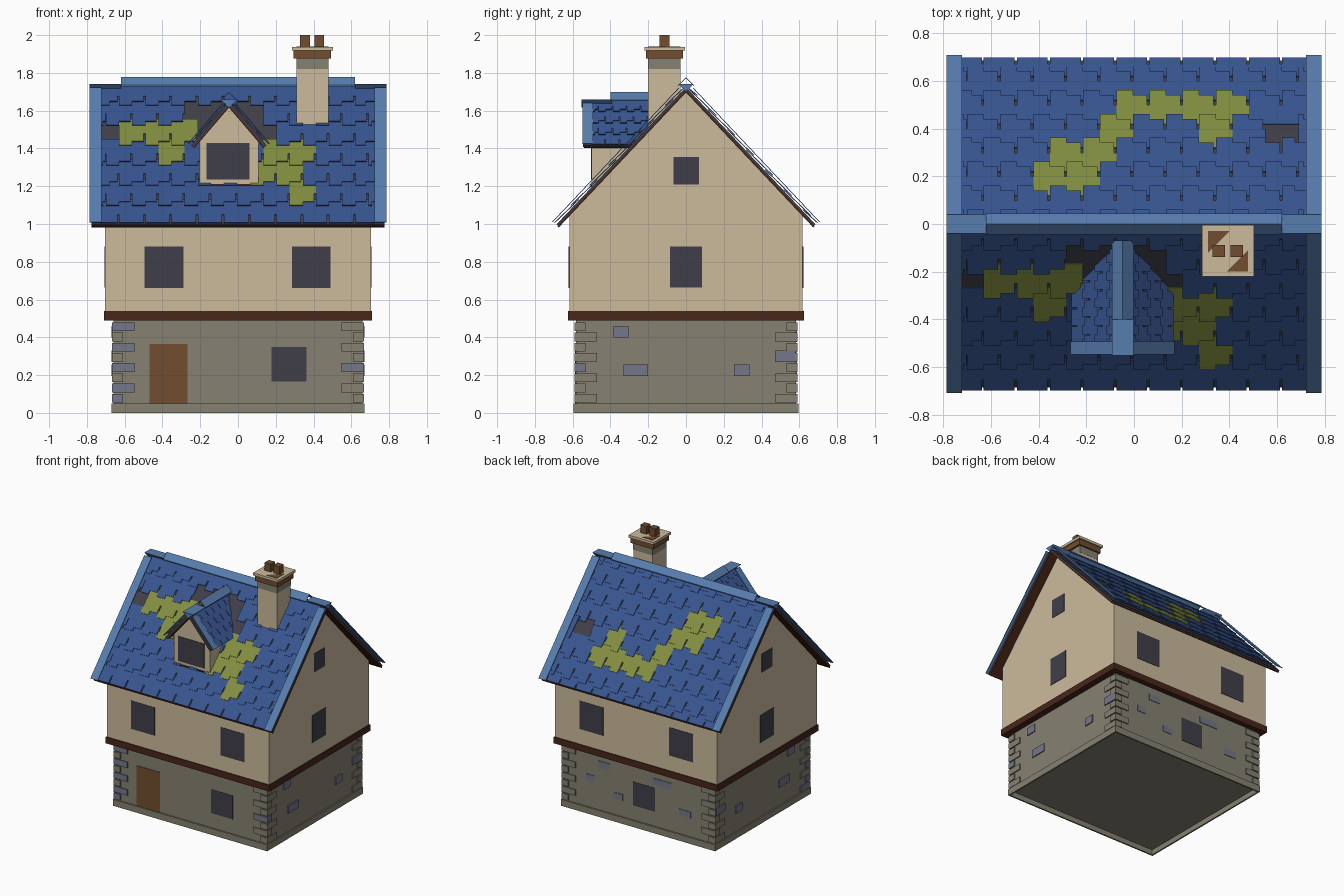
import bpy, bmesh
from mathutils import Vector as V

cube = bpy.data.objects.get("Cube")
if cube:
    bpy.data.objects.remove(cube)


def material(name, rgb):
    lin = [((c / 255 + 0.055) / 1.055) ** 2.4 for c in rgb] + [1]
    m = bpy.data.materials.new(name)
    m.use_nodes = True
    m.diffuse_color = lin
    m.node_tree.nodes["Principled BSDF"].inputs["Base Color"].default_value = lin
    return m


plaster = material("tan plaster", (203, 187, 156))
stone = material("grey stone", (134, 129, 113))
blue_stone = material("bluish stone", (117, 119, 138))
timber = material("dark timber", (72, 38, 26))
wood = material("brown wood", (113, 77, 46))
slate = material("dark grey", (64, 63, 73))
blue = material("roof blue", (56, 85, 144))
light_blue = material("light blue", (87, 125, 174))
moss = material("moss green", (130, 142, 64))


def make(name, solids):
    """One object from (base polygon, extrusion vector, material) solids."""
    bm = bmesh.new()
    mats = []
    for pts, vec, m in solids:
        if m not in mats:
            mats.append(m)
        a = [bm.verts.new(p) for p in pts]
        b = [bm.verts.new(V(p) + V(vec)) for p in pts]
        n = len(a)
        faces = [bm.faces.new(a), bm.faces.new(b[::-1])]
        faces += [bm.faces.new((a[i], b[i], b[(i + 1) % n], a[(i + 1) % n])) for i in range(n)]
        for f in faces:
            f.material_index = mats.index(m)
    bmesh.ops.recalc_face_normals(bm, faces=bm.faces)
    me = bpy.data.meshes.new(name)
    bm.to_mesh(me)
    bm.free()
    for m in mats:
        me.materials.append(m)
    bpy.context.collection.objects.link(bpy.data.objects.new(name, me))


def box(x0, x1, y0, y1, z0, z1, m):
    return ([(x0, y0, z0), (x1, y0, z0), (x1, y1, z0), (x0, y1, z0)], (0, 0, z1 - z0), m)


class Slope:
    """Roof plane: u runs along the ridge, s runs out from it, h is height above it."""

    def __init__(self, apex, along, out, k):
        self.apex, self.along, self.out, self.k = V(apex), V(along), V(out), k
        self.n = (self.out * k + V((0, 0, 1))).normalized()

    def at(self, u, s, h=0):
        return self.apex + self.along * u + self.out * s - V((0, 0, self.k * s)) + self.n * h

    def slab(self, u0, u1, s0, s1, h0, h1, m):
        pts = [self.at(u, s, h0) for u, s in ((u0, s0), (u1, s0), (u1, s1), (u0, s1))]
        return (pts, self.n * (h1 - h0), m)


def tiles(sl, u0, u1, eave, first, row, width, start, mossy=(), missing=()):
    """Overlapping notched tiles in staggered rows, the left half hanging lower."""
    def inside(u, s, rects):
        return any(a < u < b and c < s < d for a, b, c, d in rects)
    out = []
    i = 0
    while first - row * i > 0.02:
        bot = first - row * i
        mid, top = bot - row / 2, max(bot - row * 1.25, 0)
        low = min(bot + row * 0.1, eave)
        high = min(bot - row * 0.1, eave)
        if i == 0:
            high = low
        u = start + (width / 2 if i % 2 else 0) - 2 * width
        while u < u1:
            a, b = max(u, u0), min(u + width, u1)
            c = u + width / 2
            if b - a > 0.008 and not inside(c, mid, missing):
                half = high - (high - top) * 0.35
                g, m = b - (b - a) * 0.07, (a + b) / 2
                shape = [(a, top), (b, top), (b, half), (g, half), (g, high), (m, high), (m, low), (a, low)]
                pts = [sl.at(p, s, 0.002 + 0.009 * (s - top) / (low - top)) for p, s in shape]
                out.append((pts, sl.n * 0.005, moss if inside(c, mid, mossy) else blue))
            u += width
        i += 1
    return out


def ridge_cap(start, vec, side, half, z):
    """Thin folded cap along a ridge."""
    fold = ((-1, 0), (0, .042), (1, 0), (1, -.006), (0, .036), (-1, -.006))
    return ([V(start) + V(side) * half * t + V((0, 0, z + dz)) for t, dz in fold], vec, light_blue)


def ridge_end(start, vec, side, half, z):
    """Flat-topped wedge that closes the end of a ridge."""
    wedge = ((-1, 0), (1, 0), (0, -.042))
    return ([V(start) + V(side) * half * t + V((0, 0, z + dz)) for t, dz in wedge], vec, light_blue)


# Stone ground floor on a hollow plinth
make("plinth", [box(-.67, .67, sy - .006, sy + .006, 0, .05, stone) for sy in (-.589, .589)]
     + [box(sx - .006, sx + .006, -.583, .583, 0, .05, stone) for sx in (-.664, .664)])
make("ground_floor_wall", [box(-.66, .66, -.583, .583, .04, .5, stone)])
quoins = []
for sx in (-1, 1):
    for sy in (-1, 1):
        for i in range(8):
            lx, ly = (.12, .06) if i % 2 else (.06, .12)
            z = .055 + i * .054
            xs = sorted((sx * .668, sx * (.668 - lx)))
            ys = sorted((sy * .591, sy * (.591 - ly)))
            m = stone
            if sy < 0 and (i in (0, 1, 3, 5, 7) if sx < 0 else i == 3):
                m = blue_stone
            quoins.append(box(*xs, *ys, z, z + .046, m))
make("corner_stones", quoins)
bricks = []
for y, z, w in ((-.345, .43, .08), (-.265, .225, .13), (.295, .225, .08), (.525, .3, .11)):
    for sx in (-1, 1):
        bricks.append(box(sx * .666 - .004, sx * .666 + .004, y - w / 2, y + w / 2, z - .03, z + .03, blue_stone))
for x, z, w in ((.3, .41, .1), (.18, .2, .08), (-.2, .4, .16), (-.4, .22, .1), (.42, .28, .07)):
    bricks.append(box(x - w / 2, x + w / 2, .581, .587, z - .025, z + .025, blue_stone))
make("wall_stones", bricks)
make("floor_band", [box(-.71, .71, -.625, .625, .49, .54, timber)])

# Plastered upper floor with gables
gable = [(-.703, y, z) for y, z in ((-.618, .52), (.618, .52), (.618, 1.045), (0, 1.705), (-.618, 1.045))]
make("upper_wall", [(gable, (1.406, 0, 0), plaster)])

# Door and windows
make("door", [box(-.468, -.267, -.587, -.581, .05, .365, wood)])
panes = [box(.177, .363, -.586, -.58, .165, .35, slate), box(-.14, .05, .58, .586, .165, .35, slate)]
for x in (-.392, .388):
    for y in (-.618, .618):
        panes.append(box(x - .103, x + .103, y - .003, y + .003, .66, .88, slate))
for x in (-.703, .703):
    panes.append(box(x - .003, x + .003, -.085, .085, .665, .88, slate))
    panes.append(box(x - .003, x + .003, -.065, .068, 1.21, 1.355, slate))
make("windows", panes)

# Main roof
front = Slope((0, 0, 1.725), (1, 0, 0), (0, -1, 0), 1.06)
back = Slope((0, 0, 1.725), (1, 0, 0), (0, 1, 0), 1.06)
make("roof_boards", [s.slab(-.775, .775, 0, .688, -.02, -.01, timber) for s in (front, back)])
make("roof_underlay", [s.slab(-.775, .775, 0, .685, -.01, 0, slate) for s in (front, back)])
make("front_tiles", tiles(
    front, -.73, .73, .686, .69, .1, .139, -.63,
    mossy=((-.63, -.21, .2, .3), (-.42, -.28, .3, .4), (.13, .41, .3, .4), (.1, .35, .4, .5), (.3, .4, .5, .6)),
    missing=((-.26, .19, .1, .2), (-.2, .2, .2, .3), (-.72, -.63, .2, .3))))
make("back_tiles", tiles(
    back, -.73, .73, .686, .74, .1, .139, -.63,
    mossy=((-.07, .48, .45, .55), (-.14, 0, .35, .45), (.27, .41, .35, .45), (-.35, -.07, .25, .35), (-.42, -.14, .15, .25)),
    missing=((.6, .65, .35, .45),)))
make("roof_verges", [s.slab(*e, .02, .69, .022, .026, light_blue)
                     for s in (front, back) for e in ((-.785, -.722), (.722, .785))])
make("ridge_caps", [ridge_cap((-.62, 0, 0), (1.24, 0, 0), (0, 1, 0), .043, 1.735)]
     + [ridge_end((x, 0, 0), (.165, 0, 0), (0, 1, 0), .04, 1.742) for x in (-.785, .62)])

# Dormer
cx = -.048
wall = [(cx + x, -.5, z) for x, z in ((-.157, 1.2), (.157, 1.2), (.157, 1.44), (0, 1.63), (-.157, 1.44))]
make("dormer_wall", [(wall, (0, .4, 0), plaster)])
make("dormer_window", [box(-.167, .06, -.504, -.497, 1.235, 1.428, slate)])
make("dormer_sill", [box(cx - .157, cx + .157, -.505, -.46, 1.195, 1.213, timber)])
boards, caps, shingles = [], [], []
for d in (-1, 1):
    sl = Slope((cx, 0, 1.65), (0, 1, 0), (d, 0, 0), 1.17)
    boards.append(sl.slab(-.54, -.08, 0, .2, -.022, -.014, timber))
    boards.append(sl.slab(-.545, -.08, 0, .2, -.014, 0, slate))
    shingles += tiles(sl, -.5, -.08, .202, .205, .052, .075, -.5)
    caps.append(sl.slab(-.548, -.492, .02, .202, .016, .02, light_blue))
caps.append(ridge_cap((cx, -.4, 0), (0, .33, 0), (1, 0, 0), .045, 1.657))
caps.append(ridge_end((cx, -.552, 0), (0, .16, 0), (1, 0, 0), .045, 1.658))
make("dormer_boards", boards)
make("dormer_tiles", shingles)
make("dormer_caps", caps)

# Chimney with crown and two pots
make("chimney", [box(.31, .478, -.2, -.03, 1.5, 1.82, plaster)])
make("chimney_collar", [box(.309, .479, -.201, -.029, 1.82, 1.88, stone)])
make("chimney_crown", [box(.295, .493, -.212, -.017, 1.875, 1.925, wood),
                       box(.285, .502, -.22, -.005, 1.918, 1.938, plaster)])
z = 1.936
make("crown_patches", [([(.31, -.03, z), (.4, -.03, z), (.31, -.12, z)], (0, 0, .005), wood),
                       ([(.478, -.2, z), (.388, -.2, z), (.478, -.11, z)], (0, 0, .005), wood)])
make("chimney_pots", [box(x - .026, x + .026, -.139, -.087, z, 2, wood) for x in (.355, .43)])
